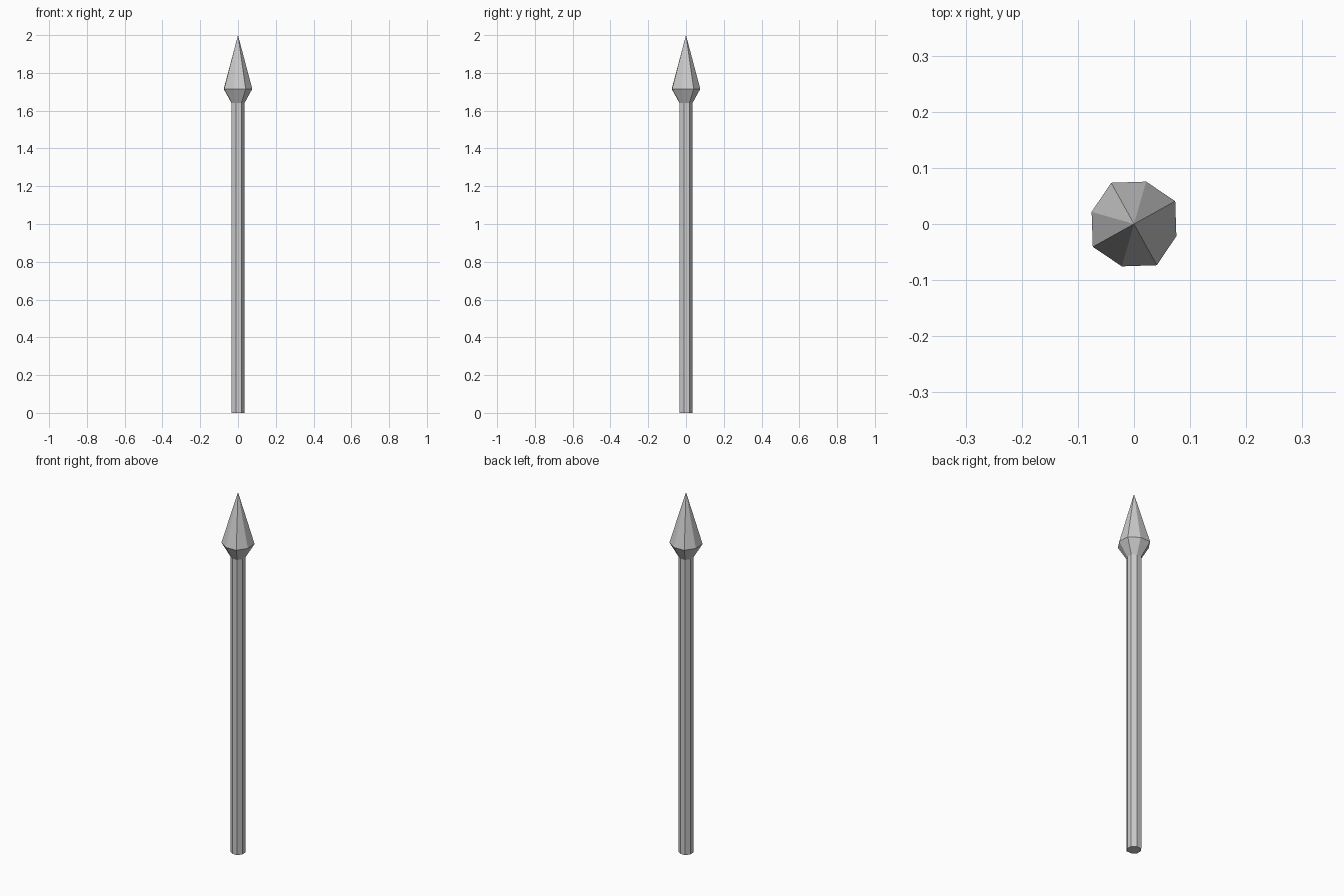
import bpy, bmesh, math

if "Cube" in bpy.data.objects:
    bpy.data.objects.remove(bpy.data.objects["Cube"])

SIDES = 8
TURN = math.radians(29)


def ring(bm, z, scale):
    # slightly squared octagon: alternate corners sit a little further out
    verts = []
    for i in range(SIDES):
        a = TURN + i * math.tau / SIDES
        r = scale * (1.0 if i % 2 == 0 else 0.935)
        verts.append(bm.verts.new((r * math.cos(a), r * math.sin(a), z)))
    return verts


def bridge(bm, low, high):
    for i in range(SIDES):
        j = (i + 1) % SIDES
        bm.faces.new((low[i], low[j], high[j], high[i]))


bm = bmesh.new()

# Shaft with closed foot
foot = ring(bm, 0.0, 0.038)
neck = ring(bm, 1.64, 0.038)
bm.faces.new(list(reversed(foot)))
bridge(bm, foot, neck)

# Flared collar
shoulder = ring(bm, 1.715, 0.084)
bridge(bm, neck, shoulder)

# Pointed head
tip = bm.verts.new((0, 0, 2.0))
for i in range(SIDES):
    bm.faces.new((shoulder[i], shoulder[(i + 1) % SIDES], tip))

mesh = bpy.data.meshes.new("spear_picket")
bm.to_mesh(mesh)
bm.free()
bpy.context.collection.objects.link(bpy.data.objects.new("spear_picket", mesh))
